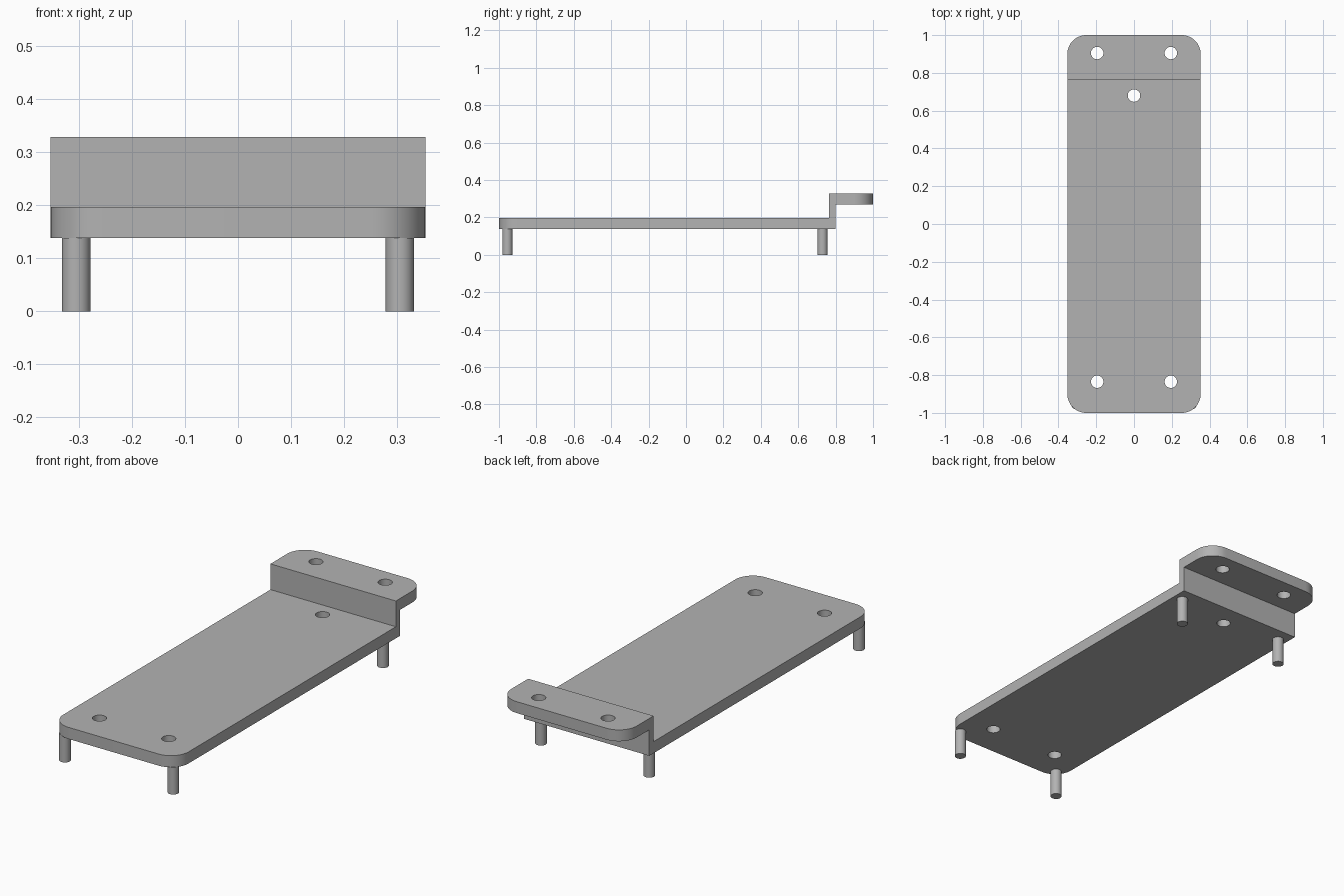
import bpy
import bmesh
from math import cos, sin, pi, radians

cube = bpy.data.objects.get("Cube")
if cube:
    bpy.data.objects.remove(cube, do_unlink=True)

HALF_W, CORNER = 0.353, 0.1
PLATE_Z, PLATE_TOP = 0.138, 0.197
SHELF_Z, SHELF_TOP = 0.27, 0.328
RISER_FRONT, RISER_BACK = 0.765, 0.8

grey = bpy.data.materials.new("plain grey")
grey.use_nodes = True
colour = (0.45, 0.45, 0.45, 1)
grey.diffuse_color = colour
grey.node_tree.nodes["Principled BSDF"].inputs["Base Color"].default_value = colour


def prism(name, points, direction):
    """Extrude a closed outline of 3D points along a direction."""
    bm = bmesh.new()
    face = bm.faces.new([bm.verts.new(p) for p in points])
    moved = bmesh.ops.extrude_face_region(bm, geom=[face])["geom"]
    bmesh.ops.translate(bm, vec=direction,
                        verts=[v for v in moved if isinstance(v, bmesh.types.BMVert)])
    bmesh.ops.recalc_face_normals(bm, faces=bm.faces)
    mesh = bpy.data.meshes.new(name)
    bm.to_mesh(mesh)
    bm.free()
    mesh.materials.append(grey)
    obj = bpy.data.objects.new(name, mesh)
    bpy.context.collection.objects.link(obj)
    return obj


def cylinder(name, x, y, radius, bottom, top):
    ring = [(x + radius * cos(2 * pi * i / 32), y + radius * sin(2 * pi * i / 32), bottom)
            for i in range(32)]
    return prism(name, ring, (0, 0, top - bottom))


def smooth(obj):
    bpy.ops.object.select_all(action="DESELECT")
    obj.select_set(True)
    bpy.context.view_layer.objects.active = obj
    bpy.ops.object.shade_smooth_by_angle(angle=radians(30))


def cut(body, cutter, operation):
    """Apply a boolean and remove its helper."""
    cutter.hide_render = True
    mod = body.modifiers.new("cut", "BOOLEAN")
    mod.object, mod.operation, mod.solver = cutter, operation, "EXACT"
    bpy.ops.object.select_all(action="DESELECT")
    bpy.context.view_layer.objects.active = body
    body.select_set(True)
    bpy.ops.object.modifier_apply(modifier=mod.name)
    bpy.data.objects.remove(cutter, do_unlink=True)


# Stepped tray: long plate, riser and raised shelf as one side profile
profile = [(-1, PLATE_Z), (RISER_BACK, PLATE_Z), (RISER_BACK, SHELF_Z), (1, SHELF_Z),
           (1, SHELF_TOP), (RISER_FRONT, SHELF_TOP), (RISER_FRONT, PLATE_TOP), (-1, PLATE_TOP)]
tray = prism("stepped_plate", [(-HALF_W, y, z) for y, z in profile], (2 * HALF_W, 0, 0))

# Rounded outer corners
corner_steps = 12
for sx in (-1, 1):
    for sy in (-1, 1):
        cx, cy = sx * (HALF_W - CORNER), sy * (1 - CORNER)
        arc = [(cx + sx * CORNER * cos(pi / 2 * i / corner_steps),
                cy + sy * CORNER * sin(pi / 2 * i / corner_steps), -1)
               for i in range(corner_steps + 1)]
        outside = [(cx, sy * 1.1, -1), (sx * (HALF_W + 0.1), sy * 1.1, -1),
                   (sx * (HALF_W + 0.1), cy, -1)]
        cut(tray, prism("corner_cutter", arc + outside, (0, 0, 2)), "DIFFERENCE")

# Screw holes through the plate and shelf
for x, y in [(-0.195, -0.835), (0.195, -0.835), (0, 0.68), (-0.195, 0.905), (0.195, 0.905)]:
    cut(tray, cylinder("hole_cutter", x, y, 0.033, -1, 1), "DIFFERENCE")
smooth(tray)

# Four round legs
for side, x in (("left", 0.305), ("right", -0.305)):
    for end, y in (("front", -0.955), ("back", 0.73)):
        smooth(cylinder(f"{end}_{side}_leg", x, y, 0.027, 0, PLATE_Z))
